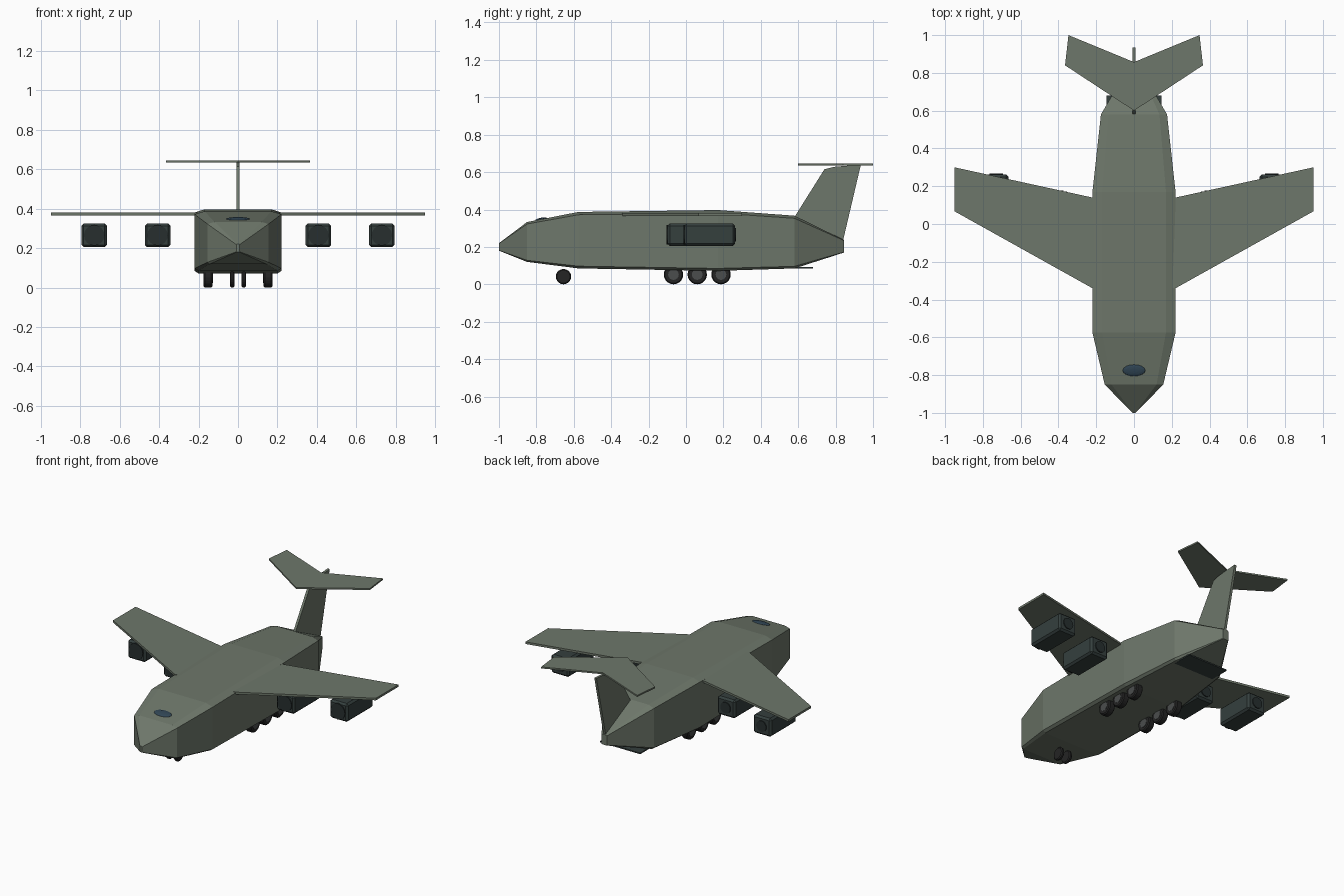
import bpy, bmesh, math
from mathutils import Matrix, Vector

if "Cube" in bpy.data.objects:
    bpy.data.objects.remove(bpy.data.objects["Cube"])


def material(name, rgb):
    m = bpy.data.materials.new(name)
    m.diffuse_color = (*rgb, 1)
    m.use_nodes = True
    m.node_tree.nodes["Principled BSDF"].inputs["Base Color"].default_value = m.diffuse_color
    return m


GREEN = material("olive_grey", (0.155, 0.185, 0.145))
DARK = material("engine_dark", (0.035, 0.05, 0.048))
INTAKE = material("intake_dark", (0.02, 0.028, 0.028))
RUBBER = material("rubber", (0.018, 0.018, 0.018))
HUB = material("hub_grey", (0.07, 0.075, 0.075))
GLASS = material("glass", (0.03, 0.06, 0.09))


def finish(name, bm, mat):
    bmesh.ops.recalc_face_normals(bm, faces=bm.faces)
    me = bpy.data.meshes.new(name)
    bm.to_mesh(me)
    bm.free()
    ob = bpy.data.objects.new(name, me)
    me.materials.append(mat)
    bpy.context.collection.objects.link(ob)
    return ob


def plate(name, outline, offset, mat):
    """Closed outline of 3D points, extruded by an offset vector."""
    bm = bmesh.new()
    f = bm.faces.new([bm.verts.new(p) for p in outline])
    r = bmesh.ops.extrude_face_region(bm, geom=[f])
    moved = [v for v in r["geom"] if isinstance(v, bmesh.types.BMVert)]
    bmesh.ops.translate(bm, verts=moved, vec=Vector(offset))
    return finish(name, bm, mat)


def box(name, center, size, mat, bevel=0):
    bm = bmesh.new()
    bmesh.ops.create_cube(bm, size=1)
    bmesh.ops.scale(bm, vec=Vector(size), verts=bm.verts)
    if bevel:
        bmesh.ops.bevel(bm, geom=bm.edges[:], offset=bevel, segments=1, affect='EDGES')
    bmesh.ops.translate(bm, vec=Vector(center), verts=bm.verts)
    return finish(name, bm, mat)


def cylinder(name, center, radius, depth, axis, mat, sides=16, bevel=0):
    bm = bmesh.new()
    bmesh.ops.create_cone(bm, cap_ends=True, segments=sides, radius1=radius,
                          radius2=radius, depth=depth)
    if bevel:
        rims = [e for e in bm.edges if abs(e.verts[0].co.z - e.verts[1].co.z) < 1e-5]
        bmesh.ops.bevel(bm, geom=rims, offset=bevel, segments=1, affect='EDGES')
    rot = Matrix.Rotation(math.pi / 2, 4, 'Y' if axis == 'X' else 'X')
    bmesh.ops.transform(bm, matrix=Matrix.Translation(center) @ rot, verts=bm.verts)
    return finish(name, bm, mat)


# Fuselage: chamfered box sections lofted along y (y, half width, bottom, top)
sections = [(-1.0, 0.008, 0.18, 0.22), (-0.85, 0.155, 0.12, 0.333),
            (-0.575, 0.22, 0.085, 0.387), (0.17, 0.22, 0.072, 0.397),
            (0.58, 0.175, 0.085, 0.367), (0.845, 0.02, 0.17, 0.237)]
bm = bmesh.new()
rings = []
for y, w, b, t in sections:
    h = t - b
    half = [(w * 0.92, b), (w, b + h * 0.04), (w, t - h * 0.05), (w * 0.77, t)]
    ring = half + [(-x, z) for x, z in reversed(half)]
    rings.append([bm.verts.new((x, y, z)) for x, z in ring])
for a, c in zip(rings, rings[1:]):
    for i in range(8):
        j = (i + 1) % 8
        bm.faces.new((a[i], a[j], c[j], c[i]))
bm.faces.new(rings[0])
bm.faces.new(rings[-1])
finish("fuselage", bm, GREEN)

# Cockpit window: flattened ellipsoid lying on the sloped roof
bm = bmesh.new()
bmesh.ops.create_uvsphere(bm, u_segments=16, v_segments=8, radius=1)
bmesh.ops.transform(bm, verts=bm.verts, matrix=Matrix.Translation((0, -0.775, 0.348))
                    @ Matrix.Rotation(math.radians(11), 4, 'X')
                    @ Matrix.Diagonal((0.06, 0.031, 0.008, 1)))
finish("cockpit_window", bm, GLASS)

# Tail fin and T-tail stabiliser
fin = [(0.58, 0.36), (0.74, 0.615), (0.79, 0.628), (0.935, 0.64), (0.84, 0.235), (0.70, 0.25)]
plate("tail_fin", [(-0.008, y, z) for y, z in fin], (0.016, 0, 0), GREEN)
stab = [(0, 0.60), (0.365, 0.84), (0.347, 1.0), (0, 0.857), (-0.347, 1.0), (-0.365, 0.84)]
plate("stabiliser", [(x, y, 0.635) for x, y in stab], (0, 0, 0.01), GREEN)

# Rear loading ramp
box("rear_ramp", (0, 0.60, 0.088), (0.29, 0.16, 0.008), DARK)

wing = [(0.10, -0.34), (0.22, -0.34), (0.95, 0.067), (0.95, 0.30), (0.22, 0.14), (0.10, 0.14)]
for side, s in (("left", 1), ("right", -1)):
    # Wing
    plate(f"wing_{side}", [(s * x, y, 0.366) for x, y in wing], (0, 0, 0.014), GREEN)
    # Boxy engines with round intake and exhaust
    for pos, x, y in (("inner", 0.408, 0.037), ("outer", 0.73, 0.127)):
        x *= s
        box(f"engine_{pos}_{side}", (x, y, 0.265), (0.13, 0.27, 0.12), DARK, 0.012)
        cylinder(f"intake_{pos}_{side}", (x, y - 0.135, 0.265), 0.052, 0.012, 'Y', INTAKE)
        cylinder(f"exhaust_{pos}_{side}", (x, y + 0.135, 0.265), 0.036, 0.012, 'Y', INTAKE)
    # Main wheels and nose wheels
    wheels = [("main", 0.152, y, 0.052, 0.044) for y in (-0.067, 0.06, 0.187)]
    wheels.append(("nose", 0.03, -0.655, 0.041, 0.022))
    for kind, x, y, r, w in wheels:
        cylinder(f"{kind}_wheel_{side}", (s * x, y, r), r, w, 'X', RUBBER, 20, 0.006)
        if kind == "main":
            cylinder(f"{kind}_hub_{side}", (s * x, y, r), r * 0.55, w + 0.004, 'X', HUB)
